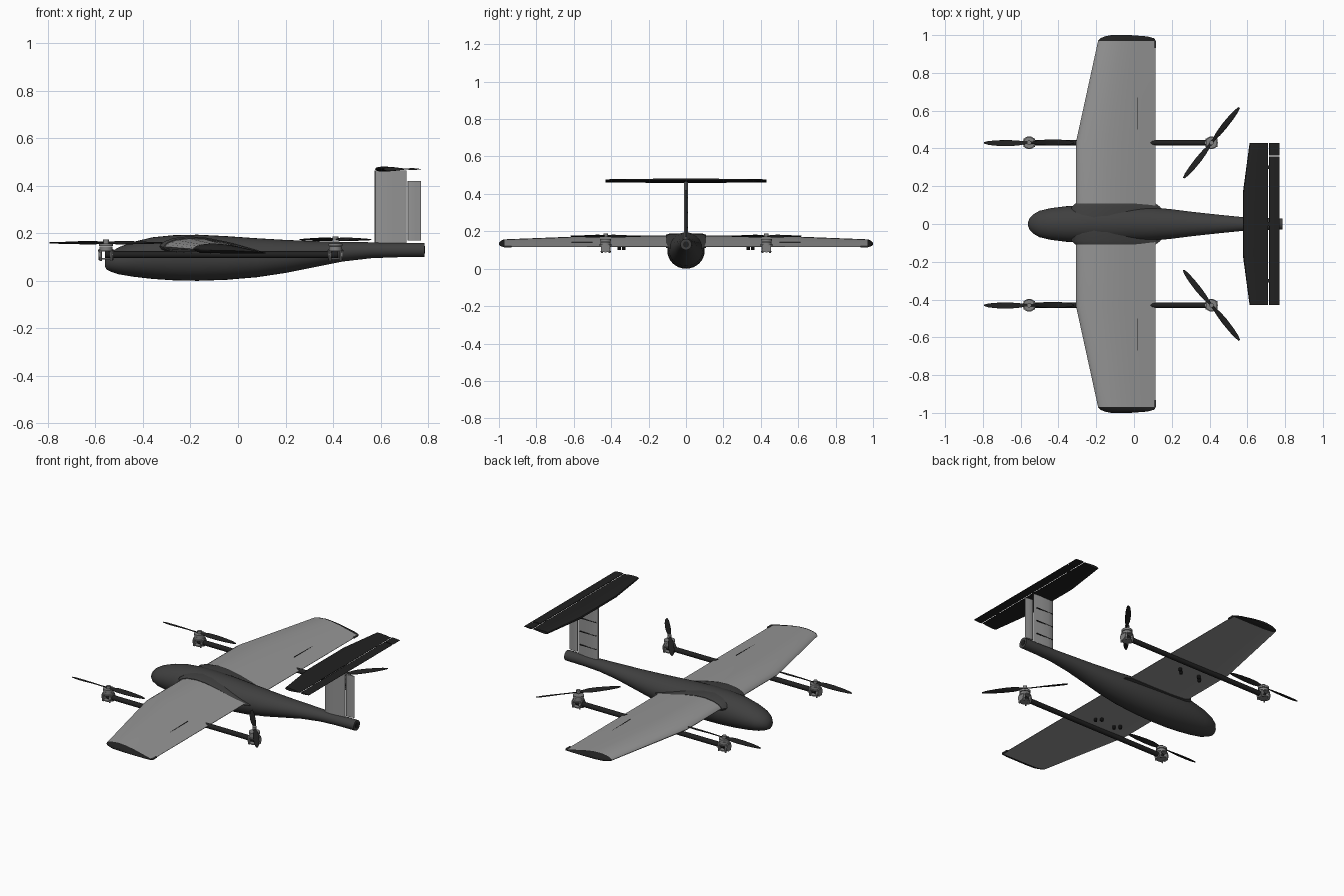
import bpy, bmesh, math
from mathutils import Matrix, Vector

cube = bpy.data.objects.get("Cube")
if cube:
    bpy.data.objects.remove(cube, do_unlink=True)


def material(name, r, g, b, rough=0.6):
    m = bpy.data.materials.new(name)
    m.use_nodes = True
    m.diffuse_color = (r, g, b, 1)
    node = m.node_tree.nodes["Principled BSDF"]
    node.inputs["Base Color"].default_value = (r, g, b, 1)
    node.inputs["Roughness"].default_value = rough
    return m


WING = material("wing_grey", 0.30, 0.30, 0.30)
BODY = material("body_charcoal", 0.05, 0.05, 0.05)
BLACK = material("carbon_black", 0.015, 0.015, 0.015)
METAL = material("motor_grey", 0.22, 0.22, 0.22)


def finish(name, bm, mat, angle=35):
    bmesh.ops.recalc_face_normals(bm, faces=bm.faces)
    me = bpy.data.meshes.new(name)
    bm.to_mesh(me)
    bm.free()
    me.materials.append(mat)
    me.polygons.foreach_set("use_smooth", [True] * len(me.polygons))
    me.set_sharp_from_angle(angle=math.radians(angle))
    ob = bpy.data.objects.new(name, me)
    bpy.context.collection.objects.link(ob)
    return ob


def loft(name, rings, mat, angle=35):
    """Skin a list of equal-length closed rings and cap both ends."""
    bm = bmesh.new()
    rows = [[bm.verts.new(p) for p in ring] for ring in rings]
    n = len(rows[0])
    for a, b in zip(rows, rows[1:]):
        for i in range(n):
            j = (i + 1) % n
            bm.faces.new((a[i], a[j], b[j], b[i]))
    bm.faces.new(rows[0])
    bm.faces.new(rows[-1])
    return finish(name, bm, mat, angle)


def box(name, centre, size, mat):
    bm = bmesh.new()
    bmesh.ops.create_cube(bm, size=1, matrix=Matrix.Translation(centre) @ Matrix.Diagonal((*size, 1)))
    return finish(name, bm, mat)


def cylinders(name, parts, mat, sides=20):
    """Parts are (centre, radius, length, axis) joined in one mesh."""
    bm = bmesh.new()
    for centre, radius, length, axis in parts:
        turn = Vector((0, 0, 1)).rotation_difference(Vector(axis)).to_matrix().to_4x4()
        bmesh.ops.create_cone(bm, cap_ends=True, segments=sides, radius1=radius, radius2=radius,
                              depth=length, matrix=Matrix.Translation(centre) @ turn)
    return finish(name, bm, mat)


X, Y, Z = (1, 0, 0), (0, 1, 0), (0, 0, 1)

# Fuselage: station x, half width, bottom z, top z
STATIONS = [(-.56, .012, .06, .085), (-.553, .03, .047, .103), (-.535, .05, .038, .122),
            (-.5, .07, .027, .142), (-.44, .084, .017, .164), (-.36, .094, .008, .183),
            (-.27, .099, .002, .192), (-.17, .1, 0, .194), (-.05, .097, .004, .188),
            (.08, .09, .015, .179), (.2, .078, .033, .172), (.32, .063, .057, .167),
            (.44, .05, .081, .164), (.56, .038, .095, .162), (.66, .032, .099, .16),
            (.785, .03, .1, .16)]
rings = []
for x, w, lo, hi in STATIONS:
    turns = [math.tau * i / 32 for i in range(32)]
    rings.append([(x, w * math.cos(t), (lo + hi) / 2 + (hi - lo) / 2 * math.sin(t)) for t in turns])
loft("fuselage", rings, BODY, 50)
cylinders("tail_light", [((.783, 0, .13), .016, .008, X)], BLACK)

# Flat-bottomed wing section and symmetric tail section, chord 0..1
CAMBER = [(0, .45), (.015, .6), (.05, .75), (.12, .9), (.25, 1), (.4, .95), (.6, .72), (.8, .38),
          (1, .04), (1, 0), (.6, 0), (.3, .03), (.1, .12), (.02, .3)]
HALF = [(.03, .25), (.12, .43), (.3, .5), (.6, .36), (1, .06)]
SYMMETRIC = [(0, 0)] + HALF + [(x, -t) for x, t in reversed(HALF)]


def wing_ring(y, front, back, low, thick):
    return [(front + (back - front) * c, y, low + thick * t) for c, t in CAMBER]


loft("wing_root_fairing", [wing_ring(y, f, b, lo, t) for y, f, b, lo, t in
     [(-.108, -.312, .115, .112, .069), (-.09, -.33, .14, .108, .079),
      (.09, -.33, .14, .108, .079), (.108, -.312, .115, .112, .069)]], BODY)

for side, s in (("left", 1), ("right", -1)):
    # Wing panel with a dark rounded tip
    loft(side + "_wing", [wing_ring(0, -.308, .113, .115, .063),
                          wing_ring(s * .43, -.308, .113, .115, .063),
                          wing_ring(s * .97, -.19, .113, .115, .042)], WING)
    loft(side + "_wing_tip", [wing_ring(s * y, f, b, lo, t) for y, f, b, lo, t in
         [(.97, -.19, .113, .115, .042), (.983, -.178, .108, .118, .035),
          (.993, -.155, .07, .122, .024), (1.0, -.12, -.02, .127, .01)]], BLACK)
    # Aileron: hinge strip along the span, chordwise cuts at both ends
    hinge = [(.5, .1375), (.93, .1295)]
    loft(side + "_aileron_hinge", [[(.018, s * y, z - .006), (.021, s * y, z - .006),
                                    (.021, s * y, z + .006), (.018, s * y, z + .006)]
                                   for y, z in hinge], BLACK)
    box(side + "_aileron_tab", (.112, s * .952, .118), (.01, .04, .007), BODY)
    # Mounting clips under the wing
    for place, x in (("front", -.17), ("rear", -.04)):
        cylinders(f"{side}_{place}_wing_clip",
                  [((x + d, s * (.345 + e), .11), .009, .022, Z)
                   for d, e in ((-.012, -.012), (.012, .012))], BLACK, 10)

    # Lift boom
    y = s * .43
    cylinders(side + "_boom", [((-.07, y, .11), .0145, .98, X)], BLACK)

    for place, x, prop_z, heading in (("front", -.555, .16, 0), ("rear", .41, .174, s * .9)):
        tag = f"{side}_{place}_"
        # Clamp, bolts and motor
        cylinders(tag + "motor", [((x, y, .136), .027, .016, Z), ((x, y, .152), .03, .012, Z),
                                  ((x, y, prop_z + .004), .012, .018, Z)], METAL)
        cylinders(tag + "clamp", [((x + d, y, .11), .023, .014, X) for d in (-.024, .024)]
                  + [((x, y, .126), .034, .006, Z), ((x, y, .092), .028, .006, Z)], METAL)
        cylinders(tag + "clamp_bolts", [((x + d, y + e, .106), .005, .044, Z)
                                        for d in (-.022, .022) for e in (-.02, .02)], METAL, 8)
        # Two twisted blades
        for number, turn in enumerate((heading, heading + math.pi)):
            spin = Matrix.Translation((x, y, prop_z)) @ Matrix.Rotation(turn, 4, "Z")
            rings = []
            for r, w, pitch in ((0, .014, 20), (.02, .016, 35), (.06, .03, 28), (.11, .034, 20),
                                (.17, .03, 14), (.215, .021, 10), (.238, .008, 8)):
                twist = Matrix.Rotation(math.radians(pitch), 4, "X")
                ring = []
                for c, t in SYMMETRIC:
                    p = twist @ Vector((0, (c - .45) * w, t * .006))
                    ring.append(spin @ (p + Vector((r, 0, 0))))
                rings.append(ring)
            loft(f"{tag}propeller_blade_{number + 1}", rings, BLACK)


# Tail fin and rudder
def upright(z, front, back, thick):
    return [(front + (back - front) * c, thick * t, z) for c, t in SYMMETRIC]


loft("tail_fin", [upright(z, .575, .71, .022) for z in (.15, .465)], WING)
loft("rudder", [upright(z, .714, .77, .012) for z in (.17, .42)], WING)
for i, z in enumerate((.22, .3, .38)):
    box(f"fin_seam_{i + 1}", (.64, .0085, z), (.11, .006, .004), BLACK)


# Tailplane and elevator
def flat(y, front, back, thick):
    return [(front + (back - front) * c, y, .47 + thick * t) for c, t in SYMMETRIC]


loft("tailplane", [flat(y, f, .71, t) for y, f, t in
     [(-.43, .612, .016), (-.17, .577, .022), (.17, .577, .022), (.43, .612, .016)]], BLACK)
loft("elevator", [flat(y, .715, .77, .009) for y in (-.43, .357)], BLACK)
loft("elevator_end", [flat(y, .715, .77, .009) for y in (.363, .43)], BLACK)
for i, y in enumerate((-.3, 0, .3)):
    box(f"elevator_hinge_{i + 1}", (.713, y, .47), (.02, .02, .003), BLACK)
